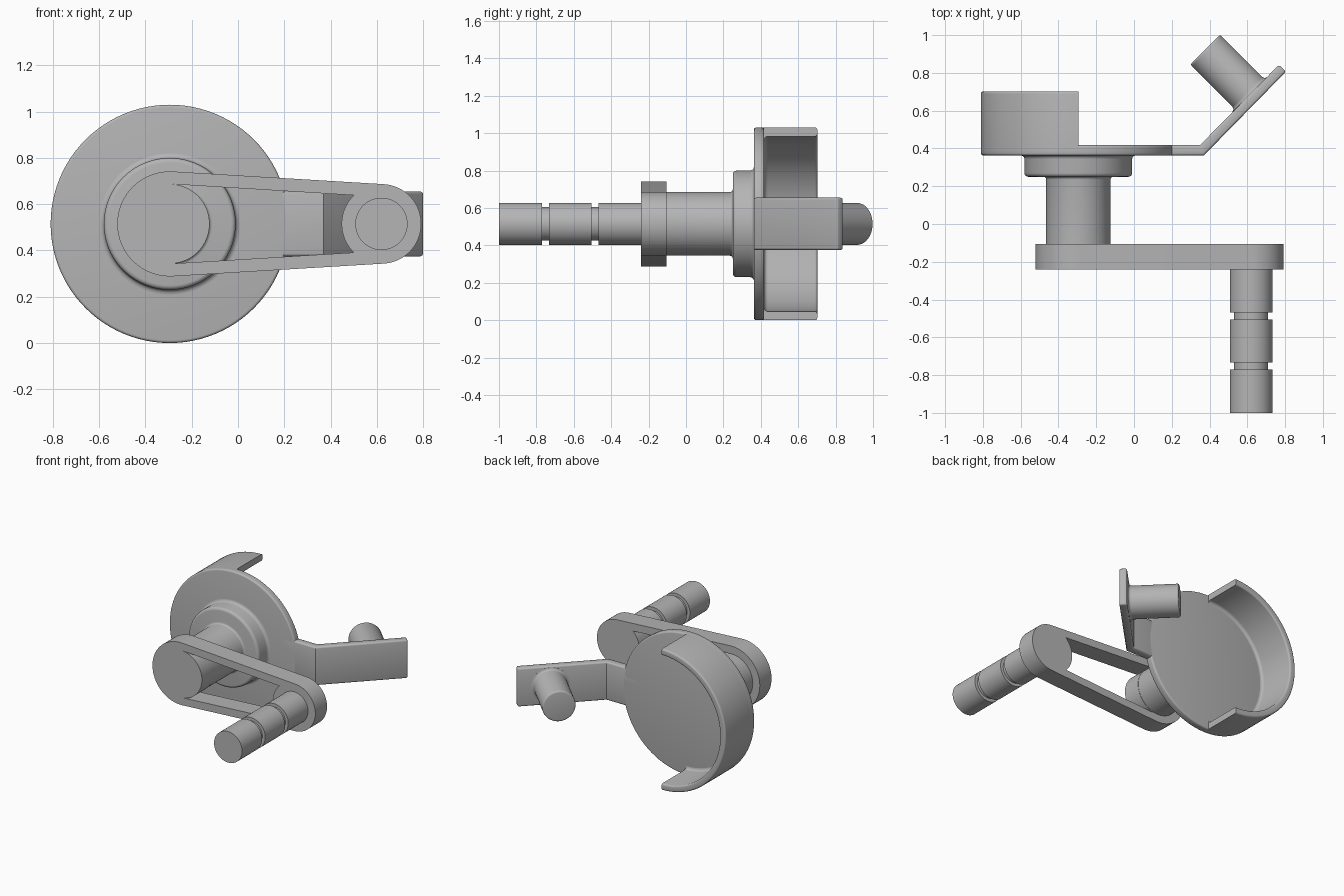
import bpy
import bmesh
from math import asin, cos, sin, pi, radians
from mathutils import Matrix, Vector

cube = bpy.data.objects.get("Cube")
if cube:
    bpy.data.objects.remove(cube, do_unlink=True)

# Single plain metal colour
grey = bpy.data.materials.new("grey_metal")
grey.use_nodes = True
COLOUR = (0.46, 0.46, 0.46, 1)
grey.diffuse_color = COLOUR
grey.node_tree.nodes["Principled BSDF"].inputs["Base Color"].default_value = COLOUR

CX, CZ = -0.295, 0.515      # main axis
HX = 0.62                   # handle axis
ALONG_Y = Matrix.Rotation(radians(-90), 4, 'X')


def finish(bm, name, matrix=None):
    bmesh.ops.recalc_face_normals(bm, faces=bm.faces)
    mesh = bpy.data.meshes.new(name)
    if matrix:
        bm.transform(matrix)
    bm.to_mesh(mesh)
    bm.free()
    mesh.materials.append(grey)
    obj = bpy.data.objects.new(name, mesh)
    bpy.context.collection.objects.link(obj)
    bpy.ops.object.select_all(action='DESELECT')
    obj.select_set(True)
    bpy.context.view_layer.objects.active = obj
    bpy.ops.object.shade_smooth_by_angle(angle=radians(35))
    return obj


def lathe(name, profile, matrix, start=0.0, sweep=2 * pi, steps=96, closed=False):
    """Turn (radius, distance) points about the local z axis."""
    bm = bmesh.new()
    verts = [bm.verts.new((r * cos(start), r * sin(start), d)) for r, d in profile]
    pairs = list(zip(verts, verts[1:]))
    if closed:
        pairs.append((verts[-1], verts[0]))
    edges = [bm.edges.new(p) for p in pairs]
    bmesh.ops.spin(bm, geom=verts + edges, cent=(0, 0, 0), axis=(0, 0, 1),
                   angle=sweep, steps=steps)
    bmesh.ops.remove_doubles(bm, verts=bm.verts, dist=1e-5)
    if closed:
        bmesh.ops.holes_fill(bm, edges=[e for e in bm.edges if e.is_boundary], sides=0)
    return finish(bm, name, matrix)


def rounded(r, d, size, a0, a1, n=4):
    """Quarter-round corner points about a centre in a profile."""
    angles = [radians(a0 + (a1 - a0) * i / n) for i in range(n + 1)]
    return [(r + size * cos(a), d + size * sin(a)) for a in angles]


def arc(cx, radius, a0, a1, n=32):
    angles = [a0 + (a1 - a0) * i / n for i in range(n + 1)]
    return [(cx + radius * cos(a), CZ + radius * sin(a)) for a in angles]


def prism(name, loops, origin, axis, bevel=0.0):
    """Fill 2D loops (later loops are holes) and extrude along an axis vector."""
    axis = Vector(axis)
    bm = bmesh.new()
    for loop in loops:
        if axis.y:
            verts = [bm.verts.new((a, origin, b)) for a, b in loop]
        else:
            verts = [bm.verts.new((a, b, origin)) for a, b in loop]
        for i, v in enumerate(verts):
            bm.edges.new((verts[i - 1], v))
    if len(loops) == 1:
        bm.faces.new(bm.verts)
    else:
        bmesh.ops.triangle_fill(bm, use_beauty=True, edges=bm.edges[:])
    ext = bmesh.ops.extrude_face_region(bm, geom=bm.faces[:], use_keep_orig=True)
    moved = [g for g in ext["geom"] if isinstance(g, bmesh.types.BMVert)]
    bmesh.ops.translate(bm, verts=moved, vec=axis)
    bmesh.ops.recalc_face_normals(bm, faces=bm.faces)
    if bevel:
        sharp = [e for e in bm.edges if e.calc_face_angle(0) > radians(60)]
        bmesh.ops.bevel(bm, geom=sharp, offset=bevel, segments=3,
                        profile=0.5, affect='EDGES')
    return finish(bm, name)


main_axis = Matrix.Translation((CX, 0, CZ)) @ ALONG_Y
handle_axis = Matrix.Translation((HX, 0, CZ)) @ ALONG_Y

# Round back plate
lathe("round_plate",
      [(0, 0.363)] + rounded(0.503, 0.375, 0.012, -90, 0)
      + rounded(0.503, 0.406, 0.012, 0, 90) + [(0, 0.418)], main_axis)

# Half-round rim with a filleted foot
lathe("half_rim",
      [(0.515, 0.39)] + rounded(0.503, 0.69, 0.012, 0, 90)
      + rounded(0.48, 0.69, 0.012, 90, 180)
      + rounded(0.448, 0.438, 0.02, 0, -90) + [(0.448, 0.40)],
      main_axis, start=pi / 2, sweep=pi, steps=48, closed=True)

# Shaft and stepped collar
lathe("shaft_and_collar",
      [(0, -0.15), (0.17, -0.15)] + rounded(0.185, 0.235, 0.015, 180, 90)
      + rounded(0.265, 0.27, 0.02, -90, 0)
      + rounded(0.305, 0.343, 0.02, 180, 90) + [(0.305, 0.38), (0, 0.38)], main_axis)

# Slotted crank link
R1, R2, SLOT_R = 0.227, 0.172, 0.172
tilt = asin((R1 - R2) / (HX - CX))
left_end, right_end = pi / 2 - tilt, radians(134)
outline = (arc(HX, R2, -left_end, left_end)
           + arc(CX, R1, left_end, 2 * pi - left_end))
slot = (arc(CX, SLOT_R, left_end, -left_end)
        + arc(HX, SLOT_R, 2 * pi - right_end, right_end))
prism("crank_link", [outline, slot], -0.24, (0, 0.135, 0))

# Handle with two grooves
R, G = 0.113, 0.09
profile = [(0, -1.0), (R, -1.0)]
for y in (-0.77, -0.505):
    profile += [(R, y), (G, y), (G, y + 0.037), (R, y + 0.037)]
lathe("grooved_handle", profile + [(R, -0.2), (0, -0.2)], handle_axis, steps=64)

# Bent arm
arm = [(0.10, 0.363), (0.37, 0.363), (0.805, 0.807), (0.768, 0.843),
       (0.35, 0.418), (0.10, 0.418)]
prism("bent_arm", [arm], CZ - 0.14, (0, 0, 0.28), bevel=0.012)

# Angled pin with a filleted base
pin_axis = (Matrix.Translation((0.613, 0.687, CZ))
            @ Matrix.Rotation(radians(45), 4, 'Z') @ ALONG_Y)
lathe("angled_pin",
      [(0, -0.02), (0.13, -0.02)] + rounded(0.13, 0.018, 0.018, 270, 180)
      + rounded(0.1, 0.322, 0.012, 0, 90) + [(0, 0.334)], pin_axis, steps=64)
